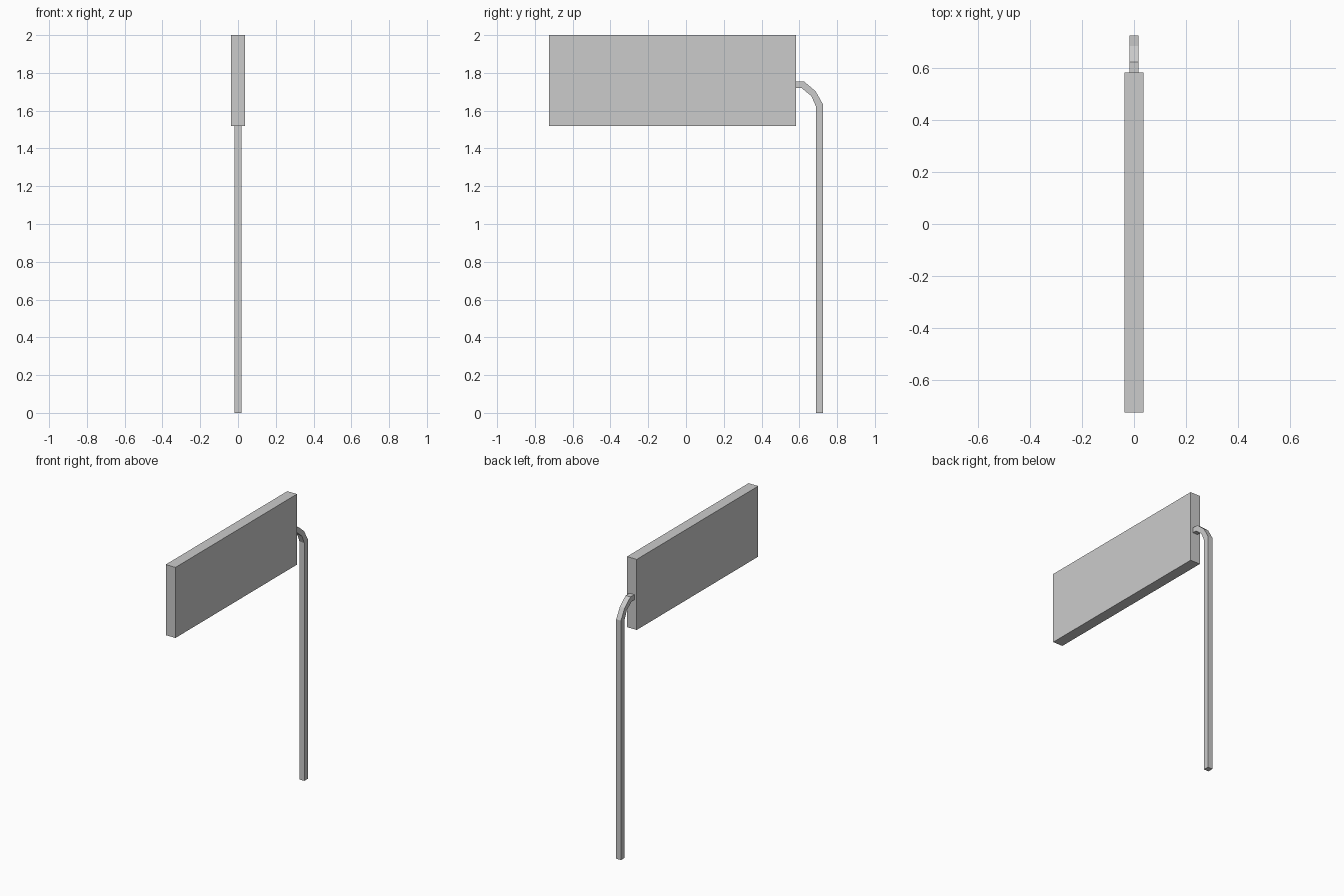
import bpy, bmesh

if "Cube" in bpy.data.objects:
    bpy.data.objects.remove(bpy.data.objects["Cube"])


def extruded(name, profile, half_width):
    """Extrude a closed (y, z) profile symmetrically along x."""
    bm = bmesh.new()
    face = bm.faces.new([bm.verts.new((-half_width, y, z)) for y, z in profile])
    ext = bmesh.ops.extrude_face_region(bm, geom=[face])
    verts = [g for g in ext["geom"] if isinstance(g, bmesh.types.BMVert)]
    bmesh.ops.translate(bm, verts=verts, vec=(2 * half_width, 0, 0))
    bmesh.ops.recalc_face_normals(bm, faces=bm.faces)
    mesh = bpy.data.meshes.new(name)
    bm.to_mesh(mesh)
    bm.free()
    obj = bpy.data.objects.new(name, mesh)
    bpy.context.collection.objects.link(obj)
    return obj


# Flat sign board
extruded("sign_board", [(-0.726, 1.519), (0.583, 1.519), (0.583, 2.0), (-0.726, 2.0)], 0.0365)

# Square post, bent at the top to meet the end of the board
outer = [(0.726, 0.0), (0.726, 1.632), (0.686, 1.703), (0.624, 1.755), (0.583, 1.755)]
inner = [(0.583, 1.72), (0.612, 1.72), (0.664, 1.677), (0.688, 1.622), (0.688, 0.0)]
extruded("bent_post", outer + inner, 0.018)
